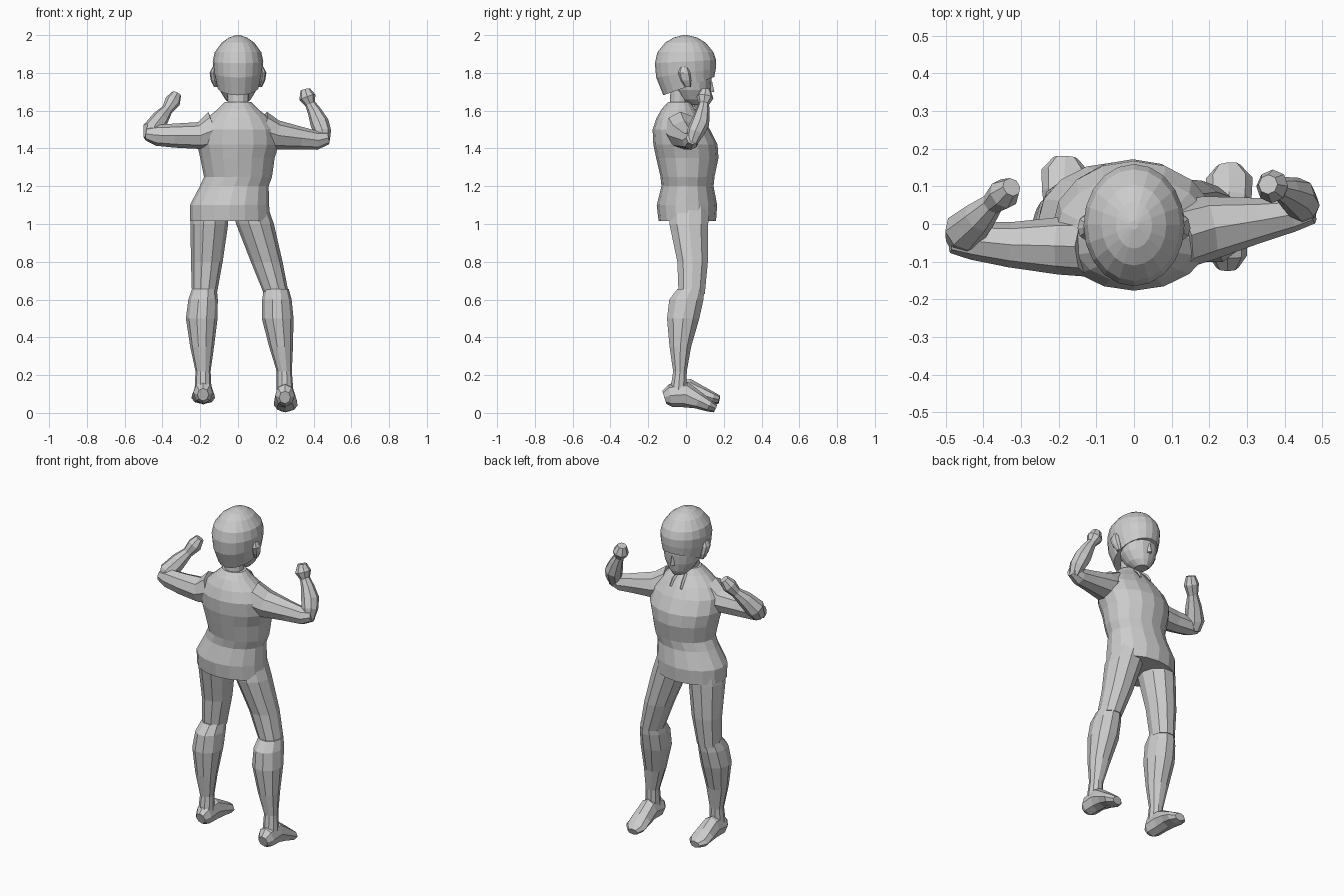
import bpy, bmesh, math
from mathutils import Vector


def loft(name, rings, n=8, ref=None, tilt=None):
    """Rings are (x, y, z, a, b). With ref, rings stand across the path; else they lie flat."""
    bm = bmesh.new()
    pts = [Vector(r[:3]) for r in rings]
    loops = []
    for i, (p, r) in enumerate(zip(pts, rings)):
        u, v = Vector((1, 0, 0)), Vector((0, 1, 0))
        if ref:
            t = (pts[min(i + 1, len(pts) - 1)] - pts[max(i - 1, 0)]).normalized()
            u = t.cross(Vector(ref)).normalized()
            v = t.cross(u)
        loop = []
        for k in range(n):
            a = 2 * math.pi * k / n
            q = p + u * r[3] * math.cos(a) + v * r[4] * math.sin(a)
            if tilt:
                q.z += tilt[i] * (q.y - p.y)
            loop.append(bm.verts.new(q))
        loops.append(loop)
    for lo, hi in zip(loops, loops[1:]):
        for k in range(n):
            bm.faces.new((lo[k], lo[(k + 1) % n], hi[(k + 1) % n], hi[k]))
    bm.faces.new(loops[0][::-1])
    bm.faces.new(loops[-1])
    bmesh.ops.recalc_face_normals(bm, faces=bm.faces)
    me = bpy.data.meshes.new(name)
    bm.to_mesh(me)
    bm.free()
    ob = bpy.data.objects.new(name, me)
    bpy.context.collection.objects.link(ob)
    return ob


# Loose shirt, hem to collar
loft("shirt", [
    (-.043, .007, 1.015, .212, .152), (-.045, .005, 1.10, .21, .16),
    (-.02, .008, 1.20, .182, .138), (0, .008, 1.25, .18, .143),
    (-.003, .007, 1.35, .197, .165), (0, -.003, 1.42, .216, .17),
    (0, -.025, 1.50, .208, .152), (0, -.035, 1.56, .165, .122),
    (0, -.04, 1.61, .105, .088), (0, -.035, 1.645, .07, .06)], 16)
loft("neck", [(0, -.04, 1.58, .055, .05), (0, -.03, 1.74, .055, .05)], 12)

# Collar cords at the chest
for s in (-1, 1):
    loft("collar_cord", [(s * .025, .035, 1.62, .008, .008), (s * .032, .075, 1.585, .009, .009),
                         (s * .035, .098, 1.55, .007, .007)], 4, (1, 0, 0))

# Face under the hair
loft("face", [(0, .06, 1.63, .035, .045), (0, .045, 1.66, .068, .075), (0, .035, 1.71, .098, .095),
              (0, .03, 1.76, .11, .105), (0, .03, 1.84, .11, .105)], 16)
loft("nose", [(0, .13, 1.70, .014, .02), (0, .128, 1.755, .007, .01)], 4)

# Hair cap with a raised front edge
loft("hair", [(0, .015, 1.73, .112, .135), (0, .0, 1.80, .128, .158), (0, -.003, 1.86, .134, .162),
              (0, -.003, 1.91, .123, .148), (0, -.003, 1.96, .086, .107),
              (0, -.003, 1.987, .048, .062), (0, -.003, 2.0, .01, .012)],
     20, tilt=(.36, .15, .05, 0, 0, 0, 0))

# Ears
for s in (-1, 1):
    loft("ear", [(s * .115, .01, 1.725, .012, .015), (s * .124, 0, 1.76, .02, .028),
                 (s * .13, -.01, 1.80, .02, .032), (s * .125, -.01, 1.83, .01, .02)], 8)

# Legs: shared radii, each side has its own centre line
thigh = [(1.10, .015, .095, .11), (1.0, .015, .1, .108), (.80, .035, .084, .085), (.63, .03, .066, .073)]
shin = [(.655, .025, .066, .075), (.60, .002, .078, .095), (.50, -.015, .084, .09),
        (.35, -.03, .063, .06), (.22, -.032, .04, .038), (.12, -.04, .045, .045)]
foot = [(-.112, .085, .03, .035), (-.08, .095, .052, .06), (0, .1, .052, .068),
        (.07, .075, .06, .045), (.125, .053, .062, .032), (.158, .042, .032, .022)]
sides = {
    "left": ((-.145, -.152, -.165, -.178), (-.178, -.185, -.192, -.19, -.185, -.185),
             (-.185, -.185, -.184, -.184, -.184, -.182), .018, .10, .012),
    "right": ((.06, .09, .152, .203), (.203, .206, .21, .228, .245, .248),
              (.248, .248, .25, .252, .253, .25), -.003, -.10, -.003),
}
for side, (tx, sx, fx, dy, slope, dz) in sides.items():
    loft(side + "_thigh", [(x, y, z, a, b) for x, (z, y, a, b) in zip(tx, thigh)], 10)
    loft(side + "_shin", [(x, y, z, a, b) for x, (z, y, a, b) in zip(sx, shin)], 10)
    loft(side + "_foot", [(x, y + dy, z + dz + slope * max(y, 0), a, b)
                          for x, (y, z, a, b) in zip(fx, foot)], 8, (0, 0, 1))

# Raised arms, each an upper arm plus a forearm ending in a fist
loft("left_upper_arm", [(-.12, -.06, 1.5, .1, .08), (-.2, -.058, 1.468, .072, .076),
                        (-.33, -.055, 1.468, .064, .06), (-.43, -.045, 1.47, .056, .05),
                        (-.488, -.045, 1.478, .034, .032)], 8, (0, 1, 0))
loft("right_upper_arm", [(.12, -.03, 1.5, .1, .09), (.2, -.01, 1.472, .078, .085),
                         (.33, .01, 1.455, .06, .06), (.42, .025, 1.443, .05, .046),
                         (.475, .035, 1.455, .034, .034)], 8, (0, 1, 0))


def forearm(name, pts):
    loft(name, [p + (p[3] if len(p) == 4 else 0,) for p in pts], 8, (0, 1, 0))


forearm("left_forearm", [(-.46, -.045, 1.45, .04), (-.45, -.02, 1.5, .056), (-.41, .02, 1.56, .045),
                         (-.375, .055, 1.605, .03), (-.345, .08, 1.65, .042), (-.325, .098, 1.688, .026)])
forearm("right_forearm", [(.455, .03, 1.43, .03), (.448, .05, 1.485, .046), (.432, .075, 1.535, .05),
                          (.405, .088, 1.595, .037), (.383, .095, 1.635, .028),
                          (.367, .1, 1.67, .045), (.356, .105, 1.712, .026)])
